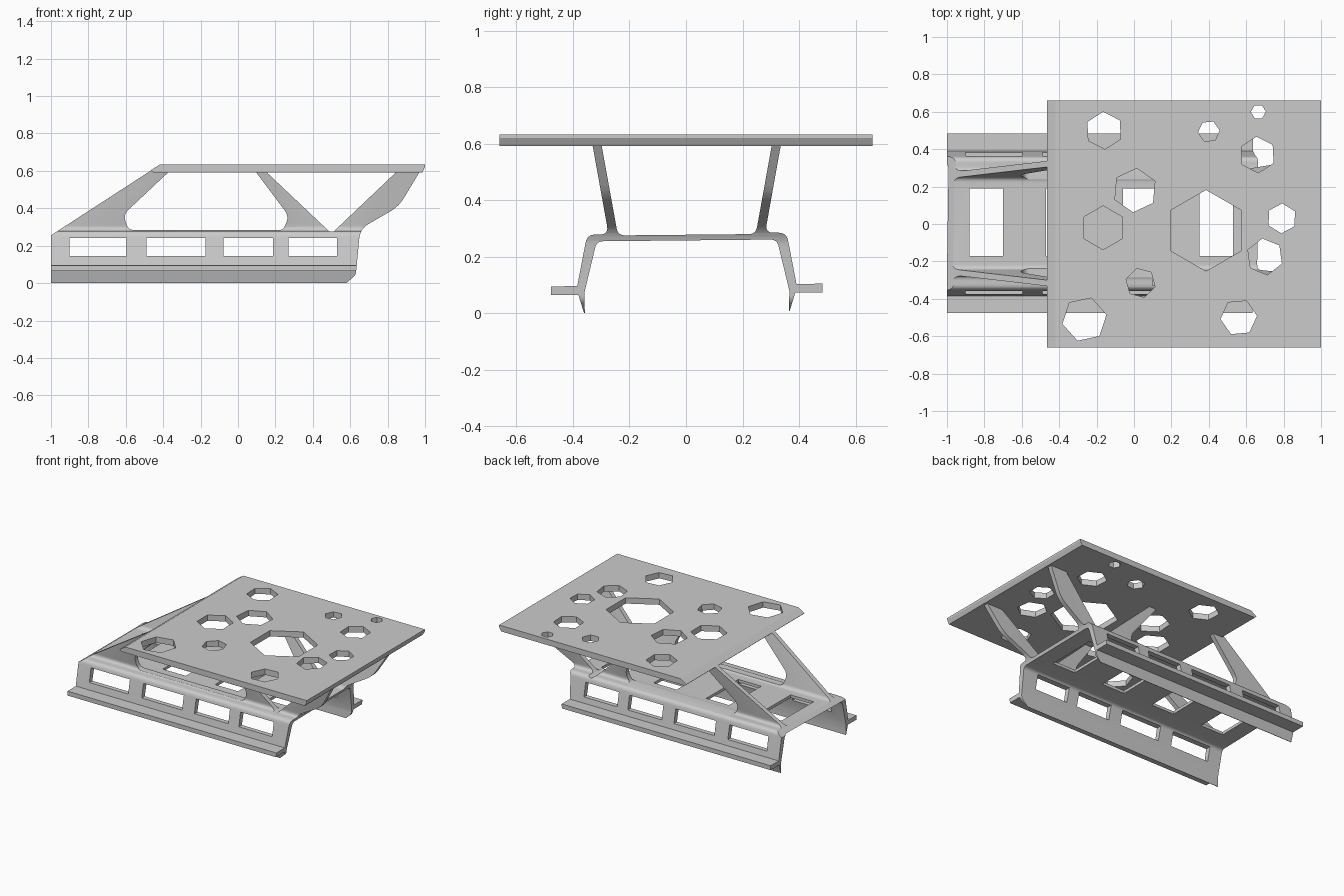
import bpy
import bmesh
from math import cos, sin, radians, tan
from mathutils import Vector

if "Cube" in bpy.data.objects:
    bpy.data.objects.remove(bpy.data.objects["Cube"], do_unlink=True)

grey = bpy.data.materials.new("matte_grey")
grey.use_nodes = True
grey.diffuse_color = (0.6, 0.6, 0.6, 1)
grey.node_tree.nodes["Principled BSDF"].inputs["Base Color"].default_value = (0.6, 0.6, 0.6, 1)


def rounded(corners, steps=6):
    """Turn (a, b, radius) corners into an outline with filleted corners."""
    out = []
    for i, c in enumerate(corners):
        p = Vector(c[:2])
        r = c[2] if len(c) > 2 else 0
        if not r:
            out.append(p)
            continue
        to_prev = (Vector(corners[i - 1][:2]) - p).normalized()
        to_next = (Vector(corners[(i + 1) % len(corners)][:2]) - p).normalized()
        reach = r / tan(to_prev.angle(to_next) / 2)
        a, b = p + to_prev * reach, p + to_next * reach
        for k in range(steps + 1):
            t = k / steps
            out.append(a * (1 - t) ** 2 + p * 2 * t * (1 - t) + b * t * t)
    return out


def prism(name, outline, axis, lo, hi):
    """Closed solid from a 2D outline along the x, y or z axis, normals outward."""
    place = {"x": lambda p, d: (d, p[0], p[1]),
             "y": lambda p, d: (p[0], d, p[1]),
             "z": lambda p, d: (p[0], p[1], d)}[axis]
    bm = bmesh.new()
    near = [bm.verts.new(place(p, lo)) for p in outline]
    far = [bm.verts.new(place(p, hi)) for p in outline]
    bm.faces.new(near[::-1])
    bm.faces.new(far)
    for i in range(len(near)):
        bm.faces.new((near[i - 1], near[i], far[i], far[i - 1]))
    bm.normal_update()
    if bm.calc_volume(signed=True) < 0:
        bmesh.ops.reverse_faces(bm, faces=bm.faces[:])
    mesh = bpy.data.meshes.new(name)
    bm.to_mesh(mesh)
    bm.free()
    mesh.materials.append(grey)
    obj = bpy.data.objects.new(name, mesh)
    bpy.context.collection.objects.link(obj)
    return obj


def carve(obj, cutters, operation="DIFFERENCE"):
    """Apply boolean cutters to a part and discard them."""
    for cutter in cutters:
        cutter.hide_render = True
        mod = obj.modifiers.new("carve", "BOOLEAN")
        mod.operation, mod.object, mod.solver = operation, cutter, "EXACT"
    graph = bpy.context.evaluated_depsgraph_get()
    mesh = bpy.data.meshes.new_from_object(obj.evaluated_get(graph))
    obj.modifiers.clear()
    obj.data = mesh
    for cutter in cutters:
        bpy.data.objects.remove(cutter, do_unlink=True)


def rect(x0, x1, v0, v1):
    return [(x0, v0), (x1, v0), (x1, v1), (x0, v1)]


def smooth(obj):
    bpy.ops.object.select_all(action="DESELECT")
    obj.select_set(True)
    bpy.context.view_layer.objects.active = obj
    bpy.ops.object.shade_smooth_by_angle(angle=radians(25))


# Channel section with its two leaning ribs, mirrored about the middle
half = rounded([(0, 0.278), (0.244, 0.278, 0.03), (0.303, 0.605), (0.335, 0.605),
                (0.277, 0.282, 0.025), (0.353, 0.282, 0.035), (0.388, 0.1), (0.48, 0.1),
                (0.48, 0.069), (0.384, 0.069), (0.364, 0.005), (0.361, 0.005),
                (0.363, 0.075), (0.319, 0.258, 0.03), (0, 0.258)])[1:-1]
section = half + [Vector((-p.x, p.y)) for p in reversed(half)]
section = [(p.x + 0.003, p.y + 0.01 * p.x) for p in section]
frame = prism("frame", section, "x", -1, 1)

# Side silhouette of the frame
silhouette = rounded([(-1.05, -0.1), (0.55, -0.1), (0.58, 0.0), (0.63, 0.045, 0.04),
                      (0.653, 0.29, 0.1), (0.86, 0.41, 0.2), (0.98, 0.61),
                      (-0.453, 0.61), (-1.05, 0.223)])
carve(frame, [prism("silhouette", silhouette, "y", -0.8, 0.8)], "INTERSECT")

# Openings between the ribs, wall windows and deck holes
openings = [
    rounded([(-0.377, 0.588), (-0.615, 0.365, 0.06), (-0.585, 0.284, 0.04), (0.24, 0.284, 0.03),
             (0.275, 0.355, 0.07), (0.1, 0.588)]),
    rounded([(0.158, 0.588), (0.5, 0.265, 0.03), (0.84, 0.588)])]
cutters = [prism("rib_opening", o + [(o[-1][0], 0.7), (o[0][0], 0.7)], "y", -0.8, 0.8)
           for o in openings]
for x0, x1 in [(-0.9, -0.596), (-0.49, -0.174), (-0.078, 0.187), (0.27, 0.53)]:
    cutters.append(prism("wall_window", rect(x0, x1, 0.144, 0.241), "y", -0.8, 0.8))
for i in range(4):
    x = -0.88 + 0.41 * i
    cutters.append(prism("deck_hole", rect(x, x + 0.18, -0.17, 0.19), "z", 0.1, 0.4))
carve(frame, cutters)
smooth(frame)

# Top plate with angled ends and scattered six-sided holes: x, y, radius, turn
plate = prism("top_plate", [(-0.452, 0.592), (-0.465, 0.604), (-0.42, 0.633), (1, 0.633),
                            (1, 0.62), (0.985, 0.592)], "y", -0.66, 0.66)
holes = [(-0.16, 0.5, 0.1, 33), (0.4, 0.495, 0.058, 5), (0.665, 0.6, 0.04, 0),
         (0.66, 0.37, 0.097, 33), (0.005, 0.18, 0.118, 25), (-0.165, -0.02, 0.117, 30),
         (0.385, -0.035, 0.217, 30), (0.79, 0.03, 0.08, 28), (0.7, -0.175, 0.098, 38),
         (0.035, -0.315, 0.08, 45), (-0.265, -0.51, 0.12, 12), (0.56, -0.5, 0.098, 5)]
cutters = []
for x, y, r, turn in holes:
    angles = [radians(turn + 60 * k) for k in range(6)]
    cutters.append(prism("plate_hole", [(x + r * cos(a), y + r * sin(a)) for a in angles],
                         "z", 0.5, 0.7))
carve(plate, cutters)
